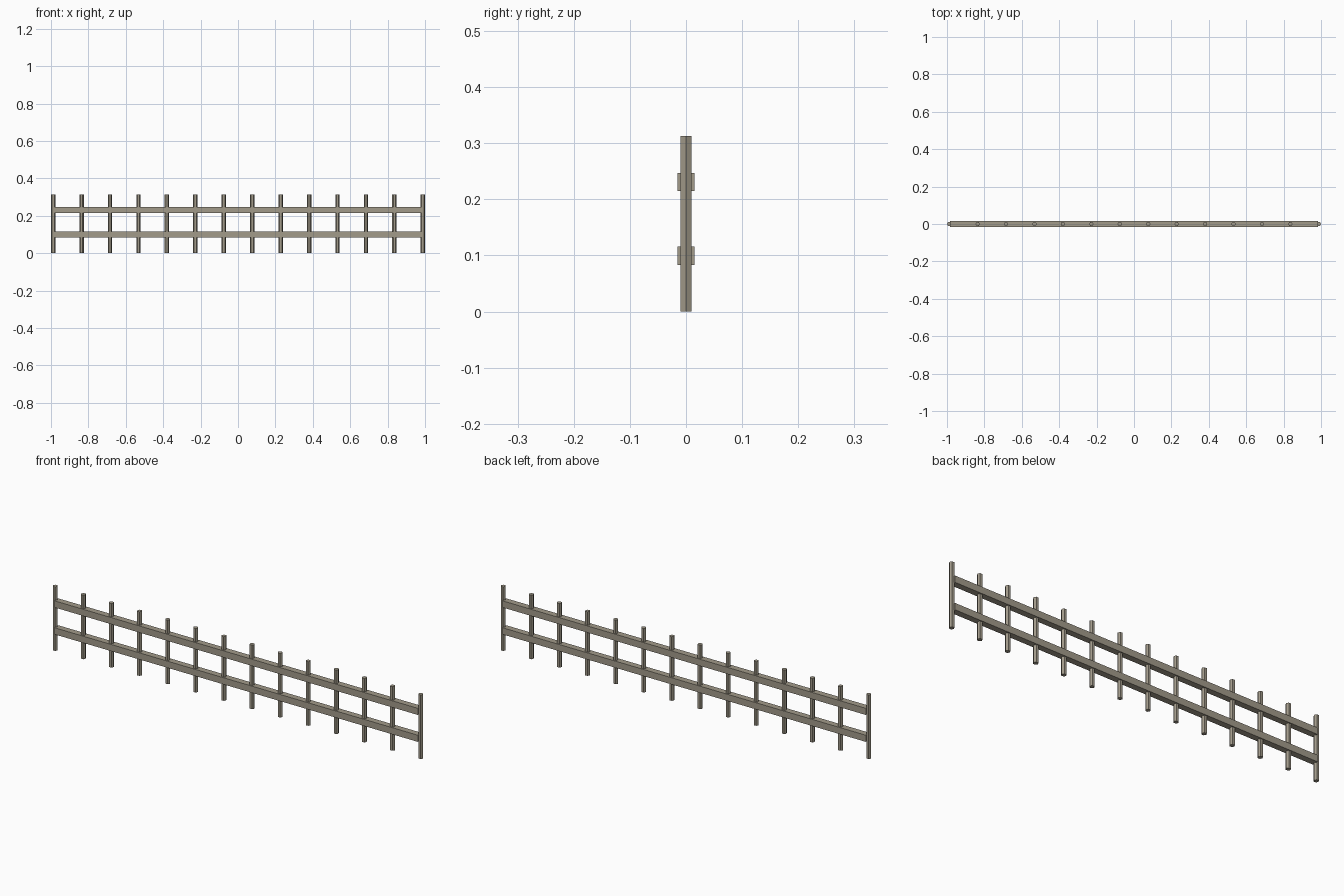
import bpy
import math

if "Cube" in bpy.data.objects:
    bpy.data.objects.remove(bpy.data.objects["Cube"])

POSTS = 14
HEIGHT = 0.313
RADIUS = 0.0118
END = 1.0 - RADIUS

wood = bpy.data.materials.new("weathered_wood")
wood.diffuse_color = (0.36, 0.325, 0.255, 1)
wood.use_nodes = True
wood.node_tree.nodes["Principled BSDF"].inputs["Base Color"].default_value = wood.diffuse_color


def post(name, x):
    # Six-sided upright with its corners pointing along the fence
    bpy.ops.mesh.primitive_cylinder_add(vertices=6, radius=RADIUS, depth=HEIGHT)
    ob = bpy.context.object
    ob.rotation_euler.z = math.radians(30)
    bpy.ops.object.transform_apply(location=False, rotation=True, scale=False)
    ob.location = (x, 0, HEIGHT / 2)
    ob.name = name
    ob.data.materials.append(wood)


def rail(name, z):
    # Square bar threaded through all the posts
    bpy.ops.mesh.primitive_cube_add(size=1, location=(0, 0, z))
    ob = bpy.context.object
    ob.scale = (1.966, 0.0305, 0.0325)
    bpy.ops.object.transform_apply(location=False, rotation=False, scale=True)
    ob.name = name
    ob.data.materials.append(wood)


# Evenly spaced posts
for i in range(POSTS):
    post(f"post_{i + 1}", -END + 2 * END * i / (POSTS - 1))

# Two horizontal rails
rail("lower_rail", 0.0995)
rail("upper_rail", 0.231)
